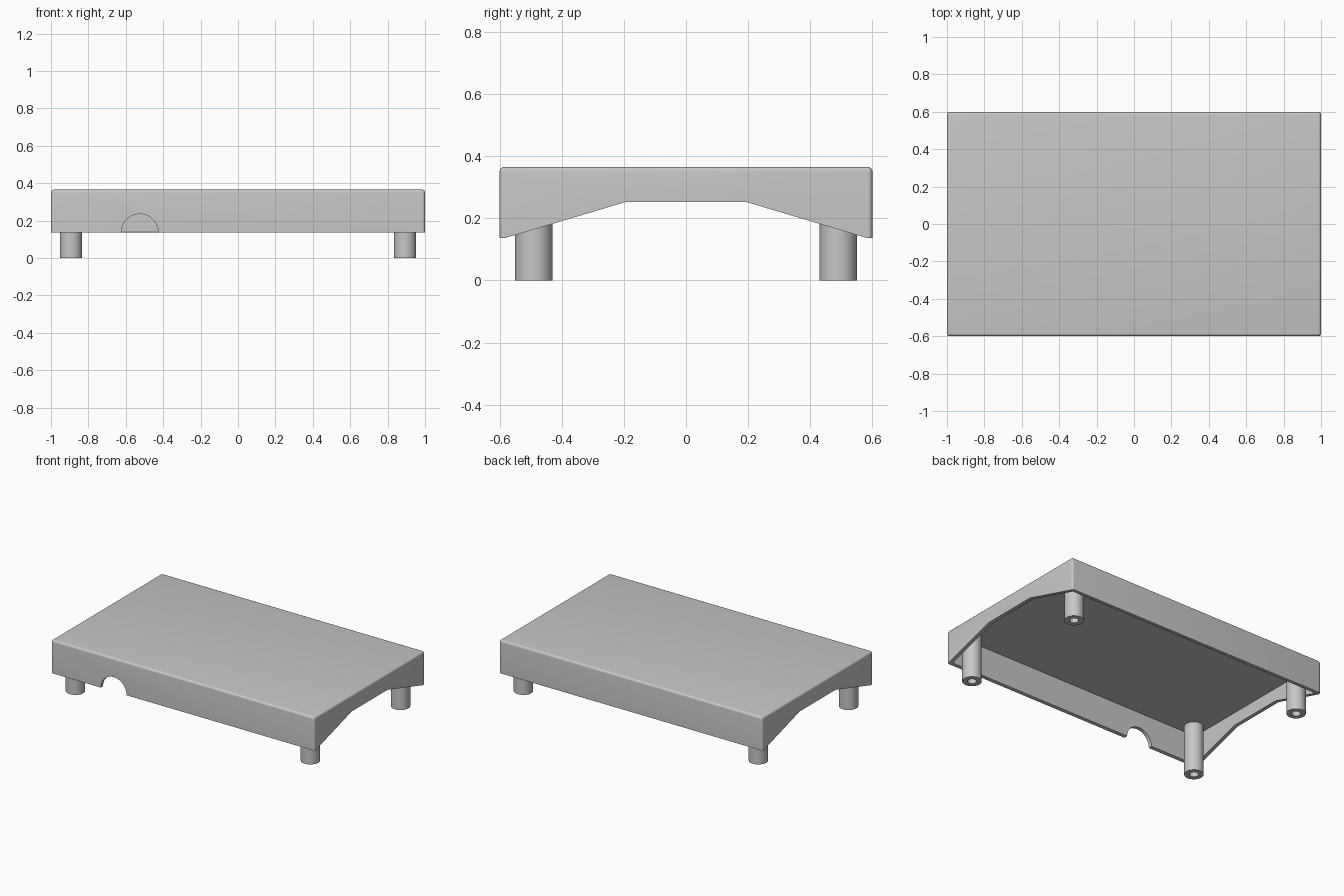
import bpy, bmesh, math
from mathutils import Matrix, Vector

cube = bpy.data.objects.get("Cube")
if cube:
    bpy.data.objects.remove(cube, do_unlink=True)

grey = bpy.data.materials.new("plain grey")
grey.use_nodes = True
grey.diffuse_color = (0.57, 0.57, 0.57, 1)
grey.node_tree.nodes["Principled BSDF"].inputs["Base Color"].default_value = (0.57, 0.57, 0.57, 1)


def finish(name, bm):
    bmesh.ops.recalc_face_normals(bm, faces=bm.faces)
    mesh = bpy.data.meshes.new(name)
    bm.to_mesh(mesh)
    bm.free()
    mesh.materials.append(grey)
    ob = bpy.data.objects.new(name, mesh)
    bpy.context.collection.objects.link(ob)
    return ob


def box(name, size, bottom, bevel=0.0):
    bm = bmesh.new()
    bmesh.ops.create_cube(bm, size=1)
    bmesh.ops.scale(bm, vec=size, verts=bm.verts)
    bmesh.ops.translate(bm, vec=(0, 0, bottom + size[2] / 2), verts=bm.verts)
    if bevel:
        # round every edge except the open rim
        edges = [e for e in bm.edges if max(v.co.z for v in e.verts) > bottom + 0.01]
        bmesh.ops.bevel(bm, geom=edges, offset=bevel, segments=5, profile=0.5, affect='EDGES')
    return finish(name, bm)


def activate(ob):
    bpy.ops.object.select_all(action='DESELECT')
    ob.select_set(True)
    bpy.context.view_layer.objects.active = ob


def cut(target, cutter):
    mod = target.modifiers.new("cut", 'BOOLEAN')
    mod.operation = 'DIFFERENCE'
    mod.solver = 'EXACT'
    mod.object = cutter
    activate(target)
    bpy.ops.object.modifier_apply(modifier=mod.name)
    bpy.data.objects.remove(cutter, do_unlink=True)


# Hollow platform shell
RIM, TOP, WALL = 0.137, 0.365, 0.025
shell = box("platform_shell", (2, 1.2, TOP - RIM), RIM, 0.015)
cut(shell, box("cavity_cutter", (2 - 2 * WALL, 1.2 - 2 * WALL, TOP - WALL), 0))

# Sloped openings through both end walls
bm = bmesh.new()
outline = [(-0.58, 0), (-0.58, RIM), (-0.195, 0.252), (0.195, 0.252), (0.58, RIM), (0.58, 0)]
face = bm.faces.new([bm.verts.new((-1.1, y, z)) for y, z in outline])
ext = bmesh.ops.extrude_face_region(bm, geom=[face])
bmesh.ops.translate(bm, vec=(2.2, 0, 0), verts=[g for g in ext["geom"] if isinstance(g, bmesh.types.BMVert)])
cut(shell, finish("end_opening_cutter", bm))

# Half-round cable notch in the front wall
bm = bmesh.new()
bmesh.ops.create_cone(bm, cap_ends=True, segments=64, radius1=0.098, radius2=0.098, depth=0.2,
                      matrix=Matrix.Translation((-0.525, -0.6, RIM)) @ Matrix.Rotation(math.pi / 2, 4, 'X'))
cut(shell, finish("notch_cutter", bm))

# Round legs with a bored hole in the foot
for xs, side in ((1, "left"), (-1, "right")):
    for ys, end in ((-1, "front"), (1, "back")):
        bm = bmesh.new()
        profile = [(0, 0.12), (0.028, 0.12), (0.028, 0), (0.06, 0), (0.06, 0.345), (0, 0.345)]
        verts = [bm.verts.new((r, 0, z)) for r, z in profile]
        edges = [bm.edges.new(pair) for pair in zip(verts, verts[1:])]
        bmesh.ops.spin(bm, geom=verts + edges, cent=(0, 0, 0), axis=(0, 0, 1),
                       angle=2 * math.pi, steps=48)
        bmesh.ops.remove_doubles(bm, verts=bm.verts, dist=0.0005)
        bmesh.ops.translate(bm, vec=Vector((0.893 * xs, 0.49 * ys, 0)), verts=bm.verts)
        leg = finish(f"{end}_{side}_leg", bm)
        activate(leg)
        bpy.ops.object.shade_smooth_by_angle(angle=math.radians(30))

activate(shell)
bpy.ops.object.shade_smooth_by_angle(angle=math.radians(30))
